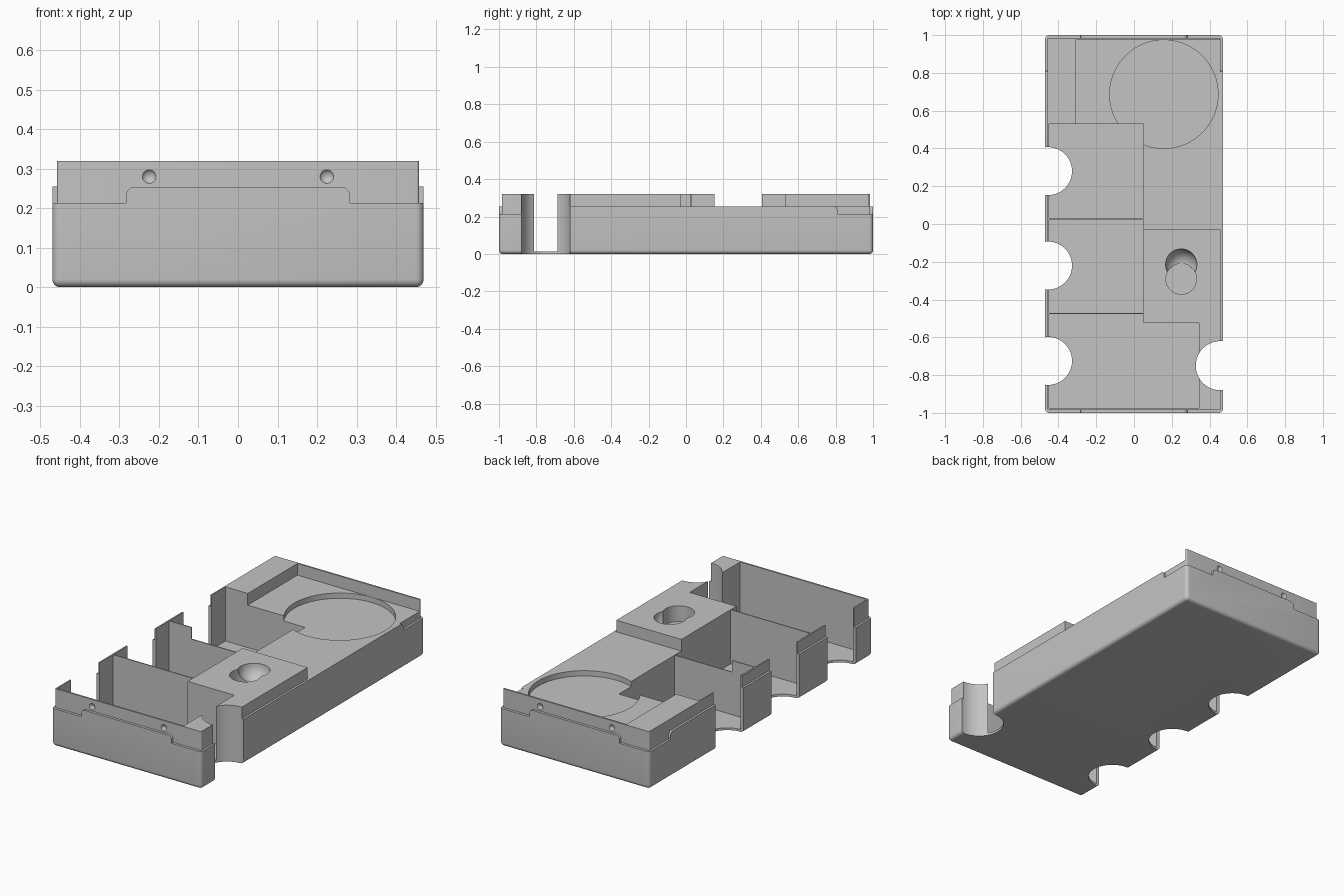
import bpy
import bmesh
import math
from mathutils import Matrix, Vector

cube = bpy.data.objects.get("Cube")
if cube:
    bpy.data.objects.remove(cube, do_unlink=True)

grey = bpy.data.materials.new("plain grey")
grey.use_nodes = True
colour = (0.55, 0.55, 0.55, 1)
grey.diffuse_color = colour
grey.node_tree.nodes["Principled BSDF"].inputs["Base Color"].default_value = colour


def finish(name, bm):
    mesh = bpy.data.meshes.new(name)
    bm.to_mesh(mesh)
    bm.free()
    mesh.materials.append(grey)
    obj = bpy.data.objects.new(name, mesh)
    bpy.context.collection.objects.link(obj)
    return obj


def box(name, lo, hi, radius=0, rounded=None):
    """Box between two corners; edges chosen by rounded(direction, middle) get a radius."""
    lo, hi = Vector(lo), Vector(hi)
    bm = bmesh.new()
    bmesh.ops.create_cube(bm, size=1)
    for v in bm.verts:
        v.co = Vector(hi[i] if v.co[i] > 0 else lo[i] for i in range(3))
    if radius:
        edges = []
        for e in bm.edges:
            a, b = (v.co for v in e.verts)
            if rounded((b - a).normalized(), (a + b) / 2):
                edges.append(e)
        bmesh.ops.bevel(bm, geom=edges, offset=radius, segments=6,
                        profile=0.5, affect='EDGES')
    return finish(name, bm)


def cylinder(name, x, y, radius, bottom, top):
    bm = bmesh.new()
    bmesh.ops.create_cone(bm, cap_ends=True, segments=72, radius1=radius, radius2=radius,
                          depth=top - bottom,
                          matrix=Matrix.Translation((x, y, (top + bottom) / 2)))
    return finish(name, bm)


def sphere(name, centre, radius, segments=40):
    bm = bmesh.new()
    bmesh.ops.create_uvsphere(bm, u_segments=segments, v_segments=segments // 2,
                              radius=radius, matrix=Matrix.Translation(centre))
    return finish(name, bm)


def combine(target, tool, operation):
    mod = target.modifiers.new(operation.title(), 'BOOLEAN')
    mod.operation = operation
    mod.solver = 'EXACT'
    mod.object = tool
    bpy.context.view_layer.objects.active = target
    bpy.ops.object.modifier_apply(modifier=mod.name)
    bpy.data.objects.remove(tool, do_unlink=True)


def upright(d, m):
    return abs(d.z) > 0.9


FLOOR, DECK, RIM, STEP = 0.013, 0.254, 0.32, 0.213
ABOVE = 0.5

# Outer shell with rounded corners and underside
tray = box("tray", (-0.47, -1, 0), (0.47, 1, 0.27), 0.02,
           lambda d, m: upright(d, m) or m.z < 0.01)

# Rounded raised tabs along the shell's edge, lower at the corners
mask = box("step_mask", (-0.6, -1.2, -0.1), (0.6, 1.2, STEP))
end_tab = box("end_tab", (-0.283, -1.1, -0.05), (0.283, 1.1, DECK), 0.022,
              lambda d, m: abs(d.y) > 0.9 and m.z > 0)
side_tab = box("side_tab", (-0.55, -0.81, -0.06), (0.55, 0.81, DECK + 0.0005), 0.022,
               lambda d, m: abs(d.x) > 0.9 and m.z > 0)
combine(mask, end_tab, 'UNION')
combine(mask, side_tab, 'UNION')
combine(tray, mask, 'INTERSECT')

# Inset upper rim
core = box("rim_core", (-0.458, -0.985, 0.05), (0.458, 0.985, RIM), 0.006, upright)
combine(tray, core, 'UNION')

# Lower deck, card wells and the wide part of the front well
wells = [
    ("deck_cut", (-0.31, -0.03, DECK), (0.6, 0.975, ABOVE)),
    ("back_well", (-0.45, 0.031, FLOOR), (0.05, 0.53, ABOVE)),
    ("middle_well", (-0.45, -0.471, FLOOR), (0.05, 0.025, ABOVE)),
    ("front_well", (-0.45, -0.975, FLOOR), (0.343, -0.523, ABOVE)),
    ("front_well_extension", (-0.45, -0.6, FLOOR), (0.05, -0.477, ABOVE)),
]
for name, lo, hi in wells:
    combine(tray, box(name, lo, hi), 'DIFFERENCE')

# Finger cutouts through the sides
for y in (0.28, -0.22, -0.725):
    combine(tray, cylinder("left_finger_cut", -0.455, y, 0.127, -0.1, ABOVE), 'DIFFERENCE')
combine(tray, cylinder("right_finger_cut", 0.457, -0.75, 0.13, -0.1, ABOVE), 'DIFFERENCE')

# Round recess in the deck
combine(tray, cylinder("disc_recess", 0.158, 0.687, 0.287, DECK - 0.03, ABOVE), 'DIFFERENCE')

# Token hole with a rounded scoop behind it
combine(tray, sphere("scoop", (0.25, -0.215, RIM), 0.083), 'DIFFERENCE')
combine(tray, cylinder("token_hole", 0.25, -0.291, 0.081, RIM - 0.09, ABOVE), 'DIFFERENCE')

# Small snap dimples on both ends
for x in (-0.225, 0.225):
    for side in (-1, 1):
        combine(tray, sphere("dimple", (x, side * 0.996, 0.28), 0.0205, 24), 'DIFFERENCE')

bpy.ops.object.select_all(action='DESELECT')
tray.select_set(True)
bpy.context.view_layer.objects.active = tray
bpy.ops.object.shade_smooth_by_angle(angle=math.radians(30))
